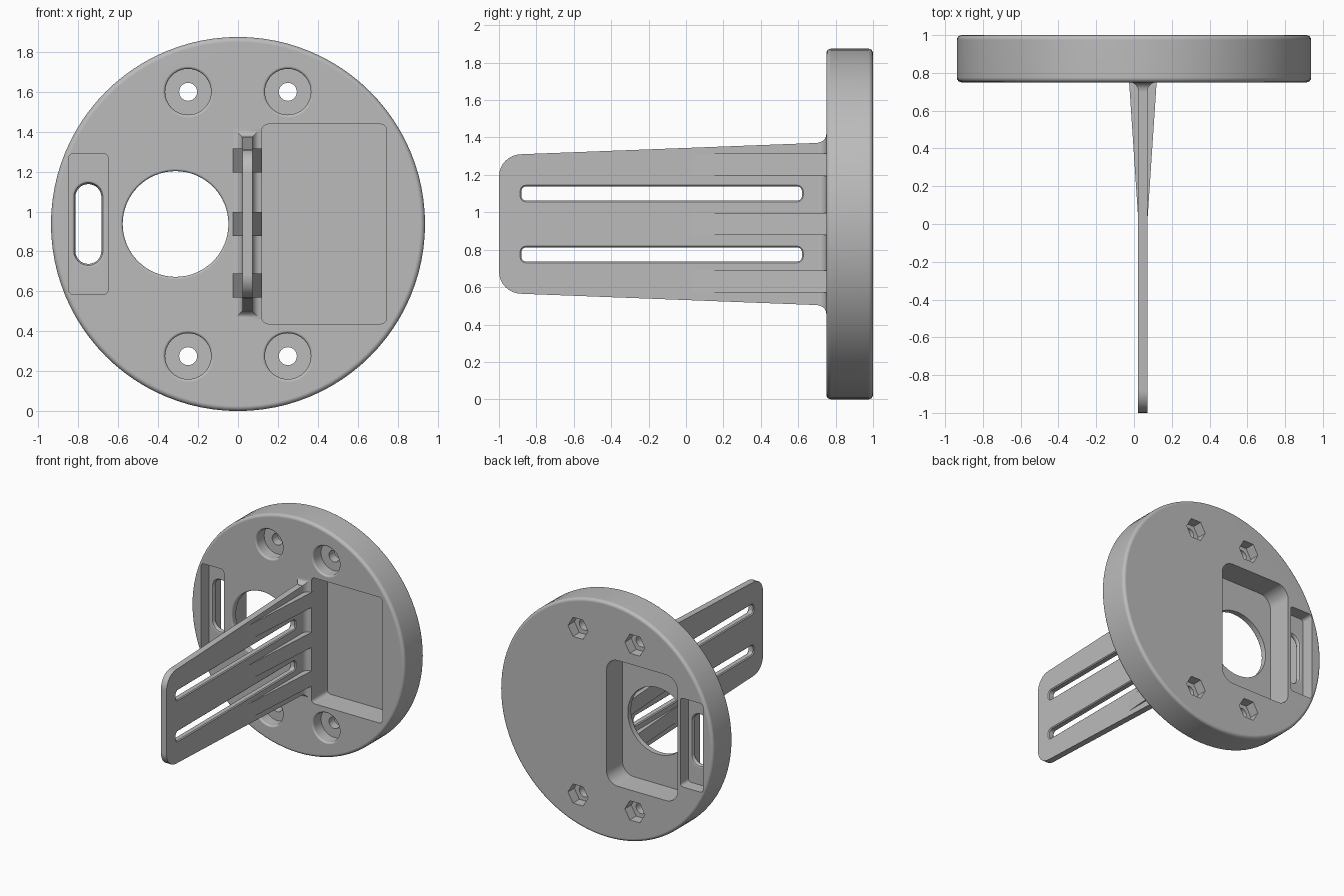
import bpy, bmesh
from math import sin, cos, pi, radians
from mathutils import Vector

if "Cube" in bpy.data.objects:
    bpy.data.objects.remove(bpy.data.objects["Cube"])

grey = bpy.data.materials.new("plain grey")
grey.use_nodes = True
colour = (0.5, 0.5, 0.5, 1)
grey.diffuse_color = colour
grey.node_tree.nodes["Principled BSDF"].inputs["Base Color"].default_value = colour

MID, FRONT, BACK = 0.9375, 0.75, 1.0


def rounded(cu, cv, w, h, r, seg):
    """Outline of a rounded rectangle; a circle when w = h = 2r."""
    pts = []
    for k, (su, sv) in enumerate([(1, 1), (-1, 1), (-1, -1), (1, -1)]):
        for i in range(seg + 1):
            a = (k + i / seg) * pi / 2
            p = (cu + su * (w / 2 - r) + r * cos(a), cv + sv * (h / 2 - r) + r * sin(a))
            if not pts or (Vector(p) - Vector(pts[-1])).length > 1e-5:
                pts.append(p)
    if (Vector(pts[0]) - Vector(pts[-1])).length < 1e-5:
        pts.pop()
    return pts


def loft(name, sections, axis="y"):
    """Solid through outlines of equal length, stacked along an axis."""
    bm = bmesh.new()
    rings = []
    for t, pts in sections:
        rings.append([bm.verts.new((u, t, v) if axis == "y" else (t, u, v)) for u, v in pts])
    n = len(rings[0])
    for a, b in zip(rings, rings[1:]):
        for i in range(n):
            j = (i + 1) % n
            bm.faces.new((a[i], a[j], b[j], b[i]))
    bm.faces.new(rings[0])
    bm.faces.new(rings[-1])
    bmesh.ops.recalc_face_normals(bm, faces=bm.faces)
    mesh = bpy.data.meshes.new(name)
    bm.to_mesh(mesh)
    bm.free()
    mesh.materials.append(grey)
    ob = bpy.data.objects.new(name, mesh)
    bpy.context.collection.objects.link(ob)
    return ob


def slab(name, cu, cv, w, h, r, steps, seg=6, axis="y"):
    """Rounded block; steps are (position, outward offset) pairs."""
    return loft(name, [(t, rounded(cu, cv, w + 2 * d, h + 2 * d, r + d, seg))
                       for t, d in steps], axis)


def flare(start, direction, r, n=4):
    """Steps of a rounded rim that widens towards the start face."""
    arc = [(start + direction * r * (1 - cos(k / n * pi / 2)) * 1.0,
            r * (1 - sin(k / n * pi / 2))) for k in range(n + 1)]
    return [(start - direction * 0.05, r)] + [
        (start + direction * r * (1 - cos(k / n * pi / 2)), r * (1 - sin(k / n * pi / 2)))
        for k in range(n + 1)] if arc else []


def cut(ob, cutters):
    bpy.context.view_layer.objects.active = ob
    for c in cutters:
        mod = ob.modifiers.new("cut", "BOOLEAN")
        mod.operation, mod.solver, mod.object = "DIFFERENCE", "EXACT", c
        bpy.ops.object.modifier_apply(modifier=mod.name)
        bpy.data.objects.remove(c)


def finish(ob):
    bpy.ops.object.select_all(action="DESELECT")
    ob.select_set(True)
    bpy.context.view_layer.objects.active = ob
    bpy.ops.object.shade_smooth_by_angle(angle=radians(32))
    ob.modifiers.new("even_shading", "WEIGHTED_NORMAL").keep_sharp = True


# Round base plate with softened rims
R, rim = 0.9375, 0.025
arc = [(rim * (1 - sin(k * pi / 8)), -rim * (1 - cos(k * pi / 8))) for k in range(4, -1, -1)]
steps = [(FRONT + t, d) for t, d in arc] + [(BACK - t, d) for t, d in reversed(arc)]
plate = slab("base_plate", 0, MID, 2 * R, 2 * R, R, steps, 24)

cutters = [
    # Front pocket, back pocket, round opening
    slab("front_pocket", 0.433, MID, 0.625, 1.0, 0.03, [(0.7, 0), (0.95, 0)]),
    slab("back_pocket", -0.313, MID, 0.625, 1.0, 0.1, [(0.8, 0), (1.1, 0)]),
    slab("round_opening", -0.313, MID, 0.53, 0.53, 0.265,
         flare(FRONT, 1, 0.012) + [(0.9, 0)], 16),
    # Strap recesses on both faces and the slot between them
    slab("strap_recess_front", -0.75, MID, 0.2, 0.705, 0.025, [(0.7, 0), (0.85, 0)]),
    slab("strap_recess_back", -0.75, MID, 0.2, 0.705, 0.025, [(0.9, 0), (1.1, 0)]),
    slab("strap_slot", -0.75, MID, 0.13, 0.4, 0.065,
         [(0.83, 0.02), (0.85, 0.02), (0.856, 0.008), (0.87, 0), (0.88, 0),
          (0.894, 0.008), (0.9, 0.02), (0.92, 0.02)], 8),
]
# Four bolt holes: counterbore, shaft and hexagonal nut pocket
for x in (-0.25, 0.25):
    for z in (MID - 0.6625, MID + 0.6625):
        cutters.append(slab("counterbore", x, z, 0.23, 0.23, 0.115,
                            flare(FRONT, 1, 0.014) + [(0.85, 0)], 10))
        cutters.append(slab("shaft", x, z, 0.09, 0.09, 0.045, [(0.8, 0), (1.1, 0)]))
        hexagon = [(x + 0.088 * cos(k * pi / 3), z + 0.088 * sin(k * pi / 3)) for k in range(6)]
        cutters.append(loft("nut_pocket", [(0.92, hexagon), (1.1, hexagon)]))
cut(plate, cutters)
finish(plate)

# Flat arm, slightly taller towards the plate, with rounded front corners
XC, half, c = 0.047, 0.025, 0.12
top = [(0.77, 0.436)] + [(-1 + c - c * sin(a), 0.373 - c + c * cos(a))
                         for a in [k * pi / 16 for k in range(9)]]
side = [(y, MID + h) for y, h in top] + [(y, MID - h) for y, h in reversed(top)]
arm = loft("slotted_arm", [(XC - half, side), (XC + half, side)], "x")
cut(arm, [slab("arm_slot", -0.13, MID + s * 0.163, 1.5, 0.075, 0.025,
               [(XC - 0.06, 0.007), (XC - half, 0.007), (XC - half + 0.007, 0),
                (XC + half - 0.007, 0), (XC + half, 0.007), (XC + 0.06, 0.007)], 5, "x")
          for s in (-1, 1)])
finish(arm)

# Concave fillets where the arm bars meet the plate
f = 0.045
bars = [("root_fillet_top", 1.145, 1.373), ("root_fillet_middle", 0.815, 1.06),
        ("root_fillet_bottom", 0.502, 0.73)]
bars = [("root_fillet", 0.502, 1.373)]
for name, low, high in bars:
    secs = []
    for k in range(6):
        a = k / 5 * pi / 2
        d = f * (1 - cos(a))
        w = half + min(d, f)
        y = FRONT - f + f * sin(a)
        secs.append((y, [(XC - w, low - d), (XC + w, low - d), (XC + w, high + d), (XC - w, high + d)]))
    secs.append((FRONT + 0.01, secs[-1][1]))
    finish(loft(name, secs))

# Tapered stiffening ribs on both sides of the arm
for name, z in (("rib_top", 1.255), ("rib_middle", MID), ("rib_bottom", 0.63)):
    def rib(w):
        return [(XC - w, z - 0.06), (XC + w, z - 0.06), (XC + w, z + 0.06), (XC - w, z + 0.06)]
    finish(loft(name, [(0.03, rib(half)), (FRONT + 0.02, rib(0.074))]))
